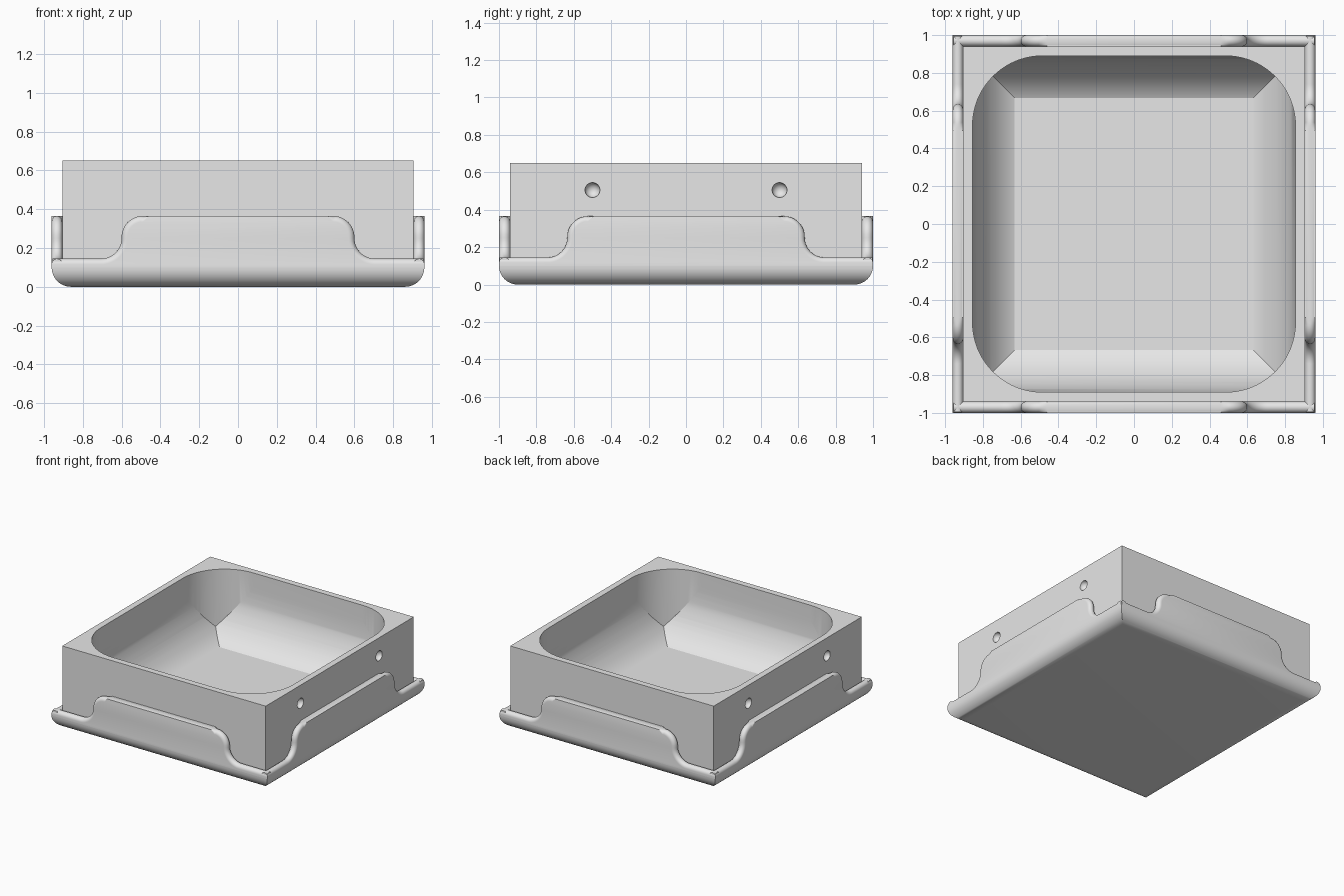
import bpy, bmesh
from math import sin, cos, pi, sqrt, radians
from mathutils import Matrix

if "Cube" in bpy.data.objects:
    bpy.data.objects.remove(bpy.data.objects["Cube"])

grey = bpy.data.materials.new("plain grey")
grey.use_nodes = True
grey.diffuse_color = (0.8, 0.8, 0.8, 1)
grey.node_tree.nodes["Principled BSDF"].inputs["Base Color"].default_value = (0.8, 0.8, 0.8, 1)

BX, BY, TOP = 0.905, 0.94, 0.65      # block half sizes and height
TX, TY, LOW = 0.96, 1.0, 0.10        # tray half sizes and slab height


def finish(bm, name, helper=False):
    bmesh.ops.recalc_face_normals(bm, faces=bm.faces[:])
    mesh = bpy.data.meshes.new(name)
    bm.to_mesh(mesh)
    bm.free()
    ob = bpy.data.objects.new(name, mesh)
    bpy.context.collection.objects.link(ob)
    mesh.materials.append(grey)
    ob.hide_render = ob.hide_viewport = helper
    return ob


def smooth(ob, angle=32):
    bpy.ops.object.select_all(action='DESELECT')
    bpy.context.view_layer.objects.active = ob
    ob.select_set(True)
    bpy.ops.object.shade_smooth_by_angle(angle=radians(angle))


def boolean(ob, cutter, operation='DIFFERENCE'):
    m = ob.modifiers.new(cutter.name, 'BOOLEAN')
    m.object, m.operation, m.solver = cutter, operation, 'EXACT'


def loft(rings, name, helper=False, closed=True):
    """Skin equal-length rings of points and cap both ends."""
    bm = bmesh.new()
    loops = [[bm.verts.new(p) for p in ring] for ring in rings]
    n = len(loops[0])
    for a, b in zip(loops, loops[1:]):
        for i in range(n):
            j = (i + 1) % n
            bm.faces.new((a[i], a[j], b[j], b[i]))
    bm.faces.new(loops[0])
    bm.faces.new(loops[-1])
    return finish(bm, name, helper)


def rect(hx, hy, z):
    return [(-hx, -hy, z), (hx, -hy, z), (hx, hy, z), (-hx, hy, z)]


def rounded_rect(hx, hy, r, z, steps=20):
    pts = []
    for q, (sx, sy) in enumerate(((1, 1), (-1, 1), (-1, -1), (1, -1))):
        for i in range(steps + 1):
            a = (q + i / steps) * pi / 2
            pts.append((sx * (hx - r) + r * cos(a), sy * (hy - r) + r * sin(a), z))
    return pts


# Main block
block = loft([rect(BX, BY, 0.02), rect(BX, BY, TOP)], "main_block")

# Hollow: mitred dish with curved walls, limited by a rounded outline
CX, CY, FLOOR, WIDE, TALL = 0.855, 0.89, 0.075, 0.33, 0.45
rings = []
for i in range(17):
    a = i / 16 * pi / 2
    inset = WIDE * (1 - sin(a))
    rings.append(rect(CX - inset, CY - inset, FLOOR + TALL * (1 - cos(a))))
rings.append(rect(CX, CY, TOP + 0.1))
dish = loft(rings, "dish_cutter", True)
outline = loft([rounded_rect(CX, CY, 0.37, 0), rounded_rect(CX, CY, 0.37, TOP + 0.05)],
               "outline_cutter", True)
boolean(dish, outline, 'INTERSECT')
boolean(block, dish)

# Round dimples in both sides
bm = bmesh.new()
for sx in (-1, 1):
    for y in (-0.5, 0.5):
        bmesh.ops.create_uvsphere(bm, u_segments=32, v_segments=16, radius=0.04,
                                  matrix=Matrix.Translation((sx * BX, y, 0.505)))
dimples = finish(bm, "dimple_cutter", True)
boolean(block, dimples)

# Apply the cuts, then shade
graph = bpy.context.evaluated_depsgraph_get()
cut = bpy.data.meshes.new_from_object(block.evaluated_get(graph))
block.modifiers.clear()
block.data = cut
for helper in (dish, outline, dimples):
    bpy.data.objects.remove(helper)
smooth(block, 20)

# Tray slab with rounded lower edges
rings = []
for i in range(13):
    a = i / 12 * pi / 2
    inset = LOW * (1 - sin(a))
    rings.append(rect(TX - inset, TY - inset, LOW * (1 - cos(a))))
smooth(loft(rings, "tray_base"))


# Tray walls: low rim, S-curve up to a raised flat middle
def rim_path(half, step):
    """Right half of the rim as (u, z, normal u, normal z, roundness)."""
    r1, r2, low, high = 0.105, 0.11, 0.145, 0.365
    pts = [(half, low, 0, 1, 1)]
    for i in range(13):
        a = i / 12 * pi / 2
        pts.append((step + r1 - r1 * sin(a), low + r1 - r1 * cos(a), sin(a), cos(a), 1))
    for i in range(1, 13):
        a = i / 12 * pi / 2
        pts.append((step - r2 + r2 * cos(a), high - r2 + r2 * sin(a), cos(a), sin(a), 1))
    pts.append((step - r2 - 0.03, high, 0, 1, 0))
    return pts


def wall(name, half, step, inner, outer, place):
    right = rim_path(half, step)
    path = right + [(-u, z, -nu, nz, w) for u, z, nu, nz, w in reversed(right)]
    r = (outer - inner) / 2
    rings = []
    for k in range(13):
        a = pi * k / 12
        drop = r * (1 - sin(a))
        ring = [(half, LOW)]
        ring += [(u - nu * drop * w, z - nz * drop * w) for u, z, nu, nz, w in path]
        ring.append((-half, LOW))
        rings.append([place(u, inner + r - r * cos(a), z) for u, z in ring])
    smooth(loft(rings, name))


for s, front, side in ((-1, "front_wall", "right_wall"), (1, "back_wall", "left_wall")):
    wall(front, TX - 0.004, 0.6, BY, TY, lambda u, d, z: (u, s * d, z))
    wall(side, TY - 0.004, 0.635, BX, TX, lambda u, d, z: (s * d, u, z))
